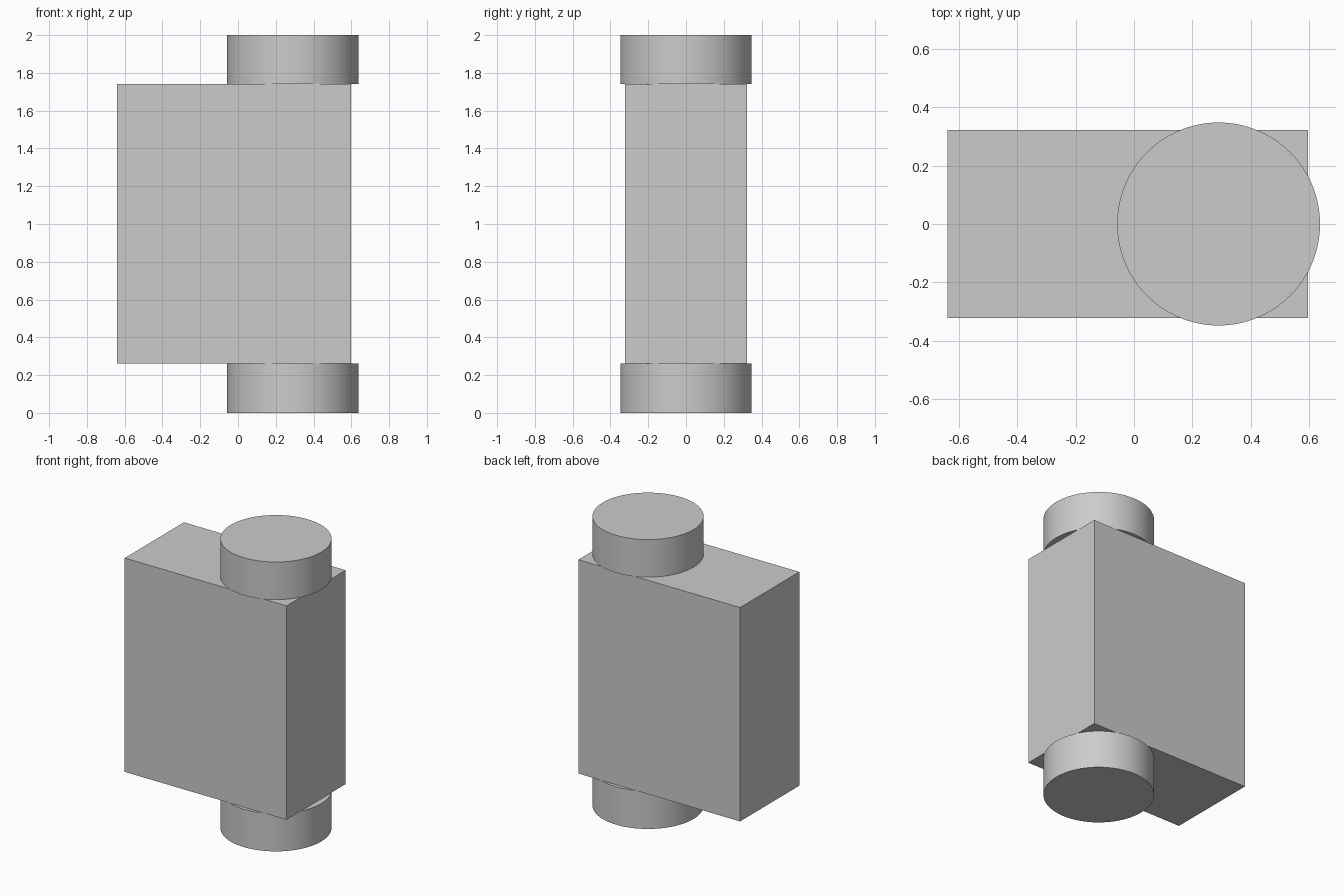
import bpy
import math

default = bpy.data.objects.get("Cube")
if default:
    bpy.data.objects.remove(default, do_unlink=True)

# Single plain grey
grey = bpy.data.materials.new("plain_grey")
grey.use_nodes = True
colour = (0.6, 0.6, 0.6, 1.0)
grey.diffuse_color = colour
grey.node_tree.nodes["Principled BSDF"].inputs["Base Color"].default_value = colour

BODY_X = (-0.64, 0.597)
BODY_DEPTH = 0.646
BODY_Z = (0.262, 1.74)
PIN_X = 0.29
PIN_RADIUS = 0.348


def finish(name):
    obj = bpy.context.object
    obj.name = name
    obj.data.materials.append(grey)
    return obj


# Rectangular body block
bpy.ops.mesh.primitive_cube_add(
    size=1, location=(sum(BODY_X) / 2, 0, sum(BODY_Z) / 2))
body = finish("body_block")
body.scale = (BODY_X[1] - BODY_X[0], BODY_DEPTH, BODY_Z[1] - BODY_Z[0])
bpy.ops.object.transform_apply(location=False, rotation=False, scale=True)


# Round end pins below and above the body
def pin(name, low, high):
    bpy.ops.mesh.primitive_cylinder_add(
        vertices=96, radius=PIN_RADIUS, depth=high - low,
        location=(PIN_X, 0, (low + high) / 2))
    finish(name)
    bpy.ops.object.shade_smooth_by_angle(angle=math.radians(30))


pin("lower_pin", 0, BODY_Z[0])
pin("upper_pin", BODY_Z[1], 2)
